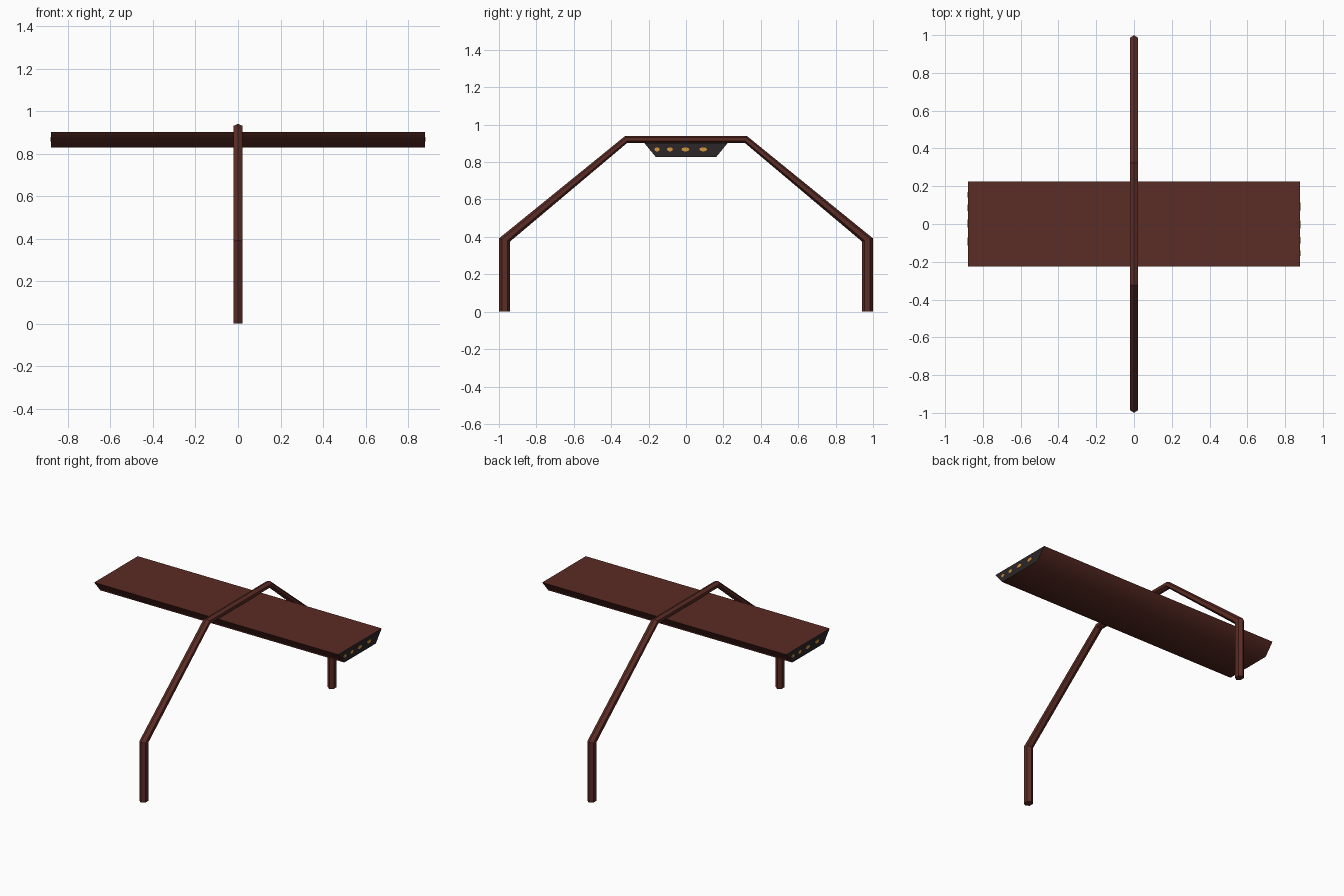
import bpy, bmesh, math

cube = bpy.data.objects.get("Cube")
if cube:
    bpy.data.objects.remove(cube, do_unlink=True)


def material(name, rgb):
    m = bpy.data.materials.new(name)
    m.use_nodes = True
    m.diffuse_color = (*rgb, 1)
    m.node_tree.nodes["Principled BSDF"].inputs["Base Color"].default_value = (*rgb, 1)
    return m


brown = material("red_brown", (0.105, 0.025, 0.018))
charcoal = material("charcoal", (0.025, 0.019, 0.020))
amber = material("amber", (0.65, 0.30, 0.045))


def loft(name, rings, mats, smooth=None):
    """Skin a list of equal-length rings and cap both ends."""
    bm = bmesh.new()
    loops = [[bm.verts.new(p) for p in ring] for ring in rings]
    for a, b in zip(loops, loops[1:]):
        for i in range(len(a)):
            j = (i + 1) % len(a)
            bm.faces.new((a[i], a[j], b[j], b[i]))
    bm.faces.new(loops[0])
    bm.faces.new(loops[-1])
    bmesh.ops.recalc_face_normals(bm, faces=bm.faces)
    mesh = bpy.data.meshes.new(name)
    bm.to_mesh(mesh)
    bm.free()
    for m in mats:
        mesh.materials.append(m)
    obj = bpy.data.objects.new(name, mesh)
    bpy.context.collection.objects.link(obj)
    if smooth:
        bpy.ops.object.select_all(action='DESELECT')
        bpy.context.view_layer.objects.active = obj
        obj.select_set(True)
        bpy.ops.object.shade_smooth_by_angle(angle=math.radians(smooth))
    return obj


# Arched frame: six-sided bar, given by its outer and inner edge in the y-z plane
HALF_WIDTH = 0.022


def bar_ring(outer, inner):
    ring = []
    for t, side in ((0, 0), (.25, 1), (.75, 1), (1, 0), (.75, -1), (.25, -1)):
        y, z = (o + (i - o) * t for o, i in zip(outer, inner))
        ring.append((side * HALF_WIDTH, y, z))
    return ring


half = [((-1, 0), (-.94, 0)),
        ((-1, .392), (-.94, .376)),
        ((-.325, .94), (-.315, .902))]
mirrored = [((-o[0], o[1]), (-i[0], i[1])) for o, i in reversed(half)]
loft("arched_frame", [bar_ring(o, i) for o, i in half + mirrored], [brown])

# Hanging board with tapered underside and dark end faces
LENGTH = 0.88
profile = [(-.224, .903), (.224, .903), (.162, .828), (-.162, .828)]
board = loft("board", [[(x, y, z) for y, z in profile] for x in (-LENGTH, LENGTH)],
             [brown, charcoal], smooth=65)
for f in board.data.polygons:
    if abs(f.normal.x) > 0.9:
        f.material_index = 1

# Row of thin amber spots on each end
for side, label in ((1, "left"), (-1, "right")):
    for n, (y, r) in enumerate(((-.155, .014), (-.086, .016), (-.003, .021), (.092, .021))):
        rings = [[(side * x, side * (y + r * math.cos(k * math.pi / 5)),
                   .868 + .011 * math.sin(k * math.pi / 5)) for k in range(10)]
                 for x in (LENGTH - .002, LENGTH + .002)]
        loft(f"{label}_end_spot_{n + 1}", rings, [amber])
